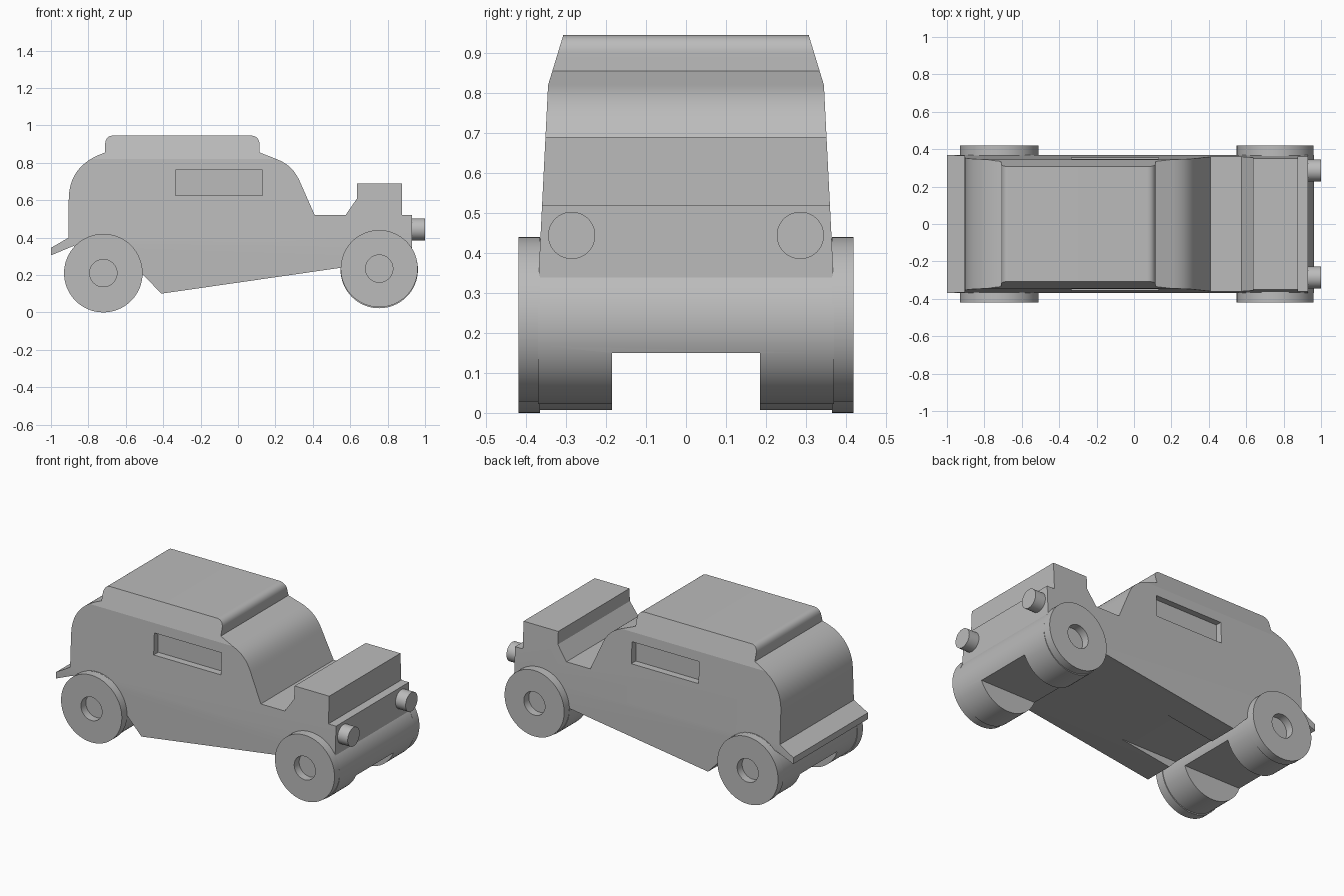
import bpy, bmesh, math
from mathutils import Vector, Matrix

cube = bpy.data.objects.get("Cube")
if cube:
    bpy.data.objects.remove(cube, do_unlink=True)

paint = bpy.data.materials.new("plain_grey")
paint.use_nodes = True
GREY = (0.5, 0.5, 0.5, 1)
paint.diffuse_color = GREY
paint.node_tree.nodes["Principled BSDF"].inputs["Base Color"].default_value = GREY


def make(name, bm):
    """Turn a bmesh into an object with the shared paint."""
    bmesh.ops.recalc_face_normals(bm, faces=bm.faces)
    mesh = bpy.data.meshes.new(name)
    bm.to_mesh(mesh)
    bm.free()
    mesh.materials.append(paint)
    obj = bpy.data.objects.new(name, mesh)
    bpy.context.collection.objects.link(obj)
    return obj


def activate(obj):
    bpy.ops.object.select_all(action='DESELECT')
    obj.select_set(True)
    bpy.context.view_layer.objects.active = obj


def smooth(obj):
    activate(obj)
    bpy.ops.object.shade_smooth_by_angle(angle=math.radians(12))


def box(name, low, high):
    bm = bmesh.new()
    bmesh.ops.create_cube(bm, size=1)
    low, high = Vector(low), Vector(high)
    for v in bm.verts:
        v.co = (low + high) / 2 + v.co * (high - low)
    return make(name, bm)


def cylinder(name, centre, radius, length, axis):
    bm = bmesh.new()
    turn = Matrix.Rotation(math.pi / 2, 4, axis)
    bmesh.ops.create_cone(bm, cap_ends=True, segments=64, radius1=radius, radius2=radius,
                          depth=length, matrix=Matrix.Translation(centre) @ turn)
    return make(name, bm)


def ring(name, x, z, y0, y1, inner, outer):
    """Wheel disc with an open hub, turned about the y axis."""
    bm = bmesh.new()
    section = [(inner, y0), (outer, y0), (outer, y1), (inner, y1)]
    verts = [bm.verts.new((x + r, y, z)) for r, y in section]
    edges = [bm.edges.new((verts[i], verts[(i + 1) % 4])) for i in range(4)]
    bmesh.ops.spin(bm, geom=verts + edges, cent=(x, 0, z), axis=(0, 1, 0),
                   angle=math.tau, steps=64)
    bmesh.ops.remove_doubles(bm, verts=bm.verts, dist=0.0001)
    return make(name, bm)


def cut(obj, cutter):
    activate(obj)
    mod = obj.modifiers.new("cut", 'BOOLEAN')
    mod.operation, mod.solver, mod.object = 'DIFFERENCE', 'EXACT', cutter
    bpy.ops.object.modifier_apply(modifier=mod.name)


def bezier(a, b, c, d, steps=16):
    pts = []
    for i in range(steps + 1):
        t = i / steps
        s = 1 - t
        pts.append(tuple(s**3 * p + 3 * s * s * t * q + 3 * s * t * t * u + t**3 * w
                         for p, q, u, w in zip(a, b, c, d)))
    return pts


def half_width(z):
    """Sides lean in above the sill and more steeply at the roof."""
    if z < 0.36:
        return 0.368
    if z < 0.82:
        return 0.368 - (z - 0.36) / 0.46 * 0.023
    return 0.345 - (z - 0.82) / 0.125 * 0.038


# Body: side outline from tail to nose, then back along the underside
outline = [(-0.88, 0.355), (-1, 0.305), (-1, 0.345), (-0.905, 0.4)]
outline += bezier((-0.905, 0.6), (-0.905, 0.73), (-0.84, 0.81), (-0.71, 0.855))
outline += bezier((-0.71, 0.9), (-0.71, 0.925), (-0.695, 0.945), (-0.67, 0.945), 12)
outline += bezier((0.07, 0.945), (0.098, 0.945), (0.115, 0.925), (0.115, 0.9), 12)
outline += [(0.115, 0.855)]
outline += bezier((0.2, 0.822), (0.27, 0.795), (0.305, 0.76), (0.335, 0.69))
outline += [(0.41, 0.52), (0.575, 0.52), (0.637, 0.61), (0.637, 0.69),
            (0.877, 0.69), (0.877, 0.52), (0.93, 0.52), (0.93, 0.295),
            (0.56, 0.24), (-0.41, 0.1), (-0.52, 0.215)]
bm = bmesh.new()
side = bm.faces.new([bm.verts.new((x, -1, z)) for x, z in outline])
grown = bmesh.ops.extrude_face_region(bm, geom=[side])["geom"]
for v in grown:
    if isinstance(v, bmesh.types.BMVert):
        v.co.y = 1
if not side.is_valid or len(bm.faces) < len(outline) + 2:
    bm.faces.new([v for v in bm.verts if v.co.y < 0])
for level in (0.36, 0.82):
    bmesh.ops.bisect_plane(bm, geom=bm.verts[:] + bm.edges[:] + bm.faces[:],
                           plane_co=(0, 0, level), plane_no=(0, 0, 1))
for v in bm.verts:
    v.co.y = math.copysign(half_width(v.co.z), v.co.y)
body = make("body", bm)

# Axle rollers across the full width
rear_roller = cylinder("rear_roller", (-0.72, 0, 0.214), 0.207, 0.74, 'X')
front_roller = cylinder("front_roller", (0.755, 0, 0.229), 0.207, 0.74, 'X')

# Channel along the underside and a window recess on each side
cutters = [box("channel_cutter", (-1.2, -0.185, -0.2), (1.2, 0.185, 0.15))]
for obj in (body, rear_roller, front_roller):
    cut(obj, cutters[0])
for s in (-1, 1):
    ys = sorted((s * 0.31, s * 0.5))
    window = box("window_cutter", (-0.335, ys[0], 0.625), (0.13, ys[1], 0.76))
    cut(body, window)
    cutters.append(window)
for c in cutters:
    bpy.data.objects.remove(c, do_unlink=True)
parts = [body, rear_roller, front_roller]

# Wheel discs and headlights, one per side
for s, label in ((1, "left"), (-1, "right")):
    parts.append(ring("rear_wheel_" + label, -0.72, 0.21, s * 0.365, s * 0.419, 0.073, 0.21))
    parts.append(ring("front_wheel_" + label, 0.755, 0.234, s * 0.365, s * 0.419, 0.073, 0.206))
    parts.append(cylinder("headlight_" + label, (0.96, s * 0.286, 0.444), 0.059, 0.08, 'Y'))

for part in parts:
    smooth(part)
